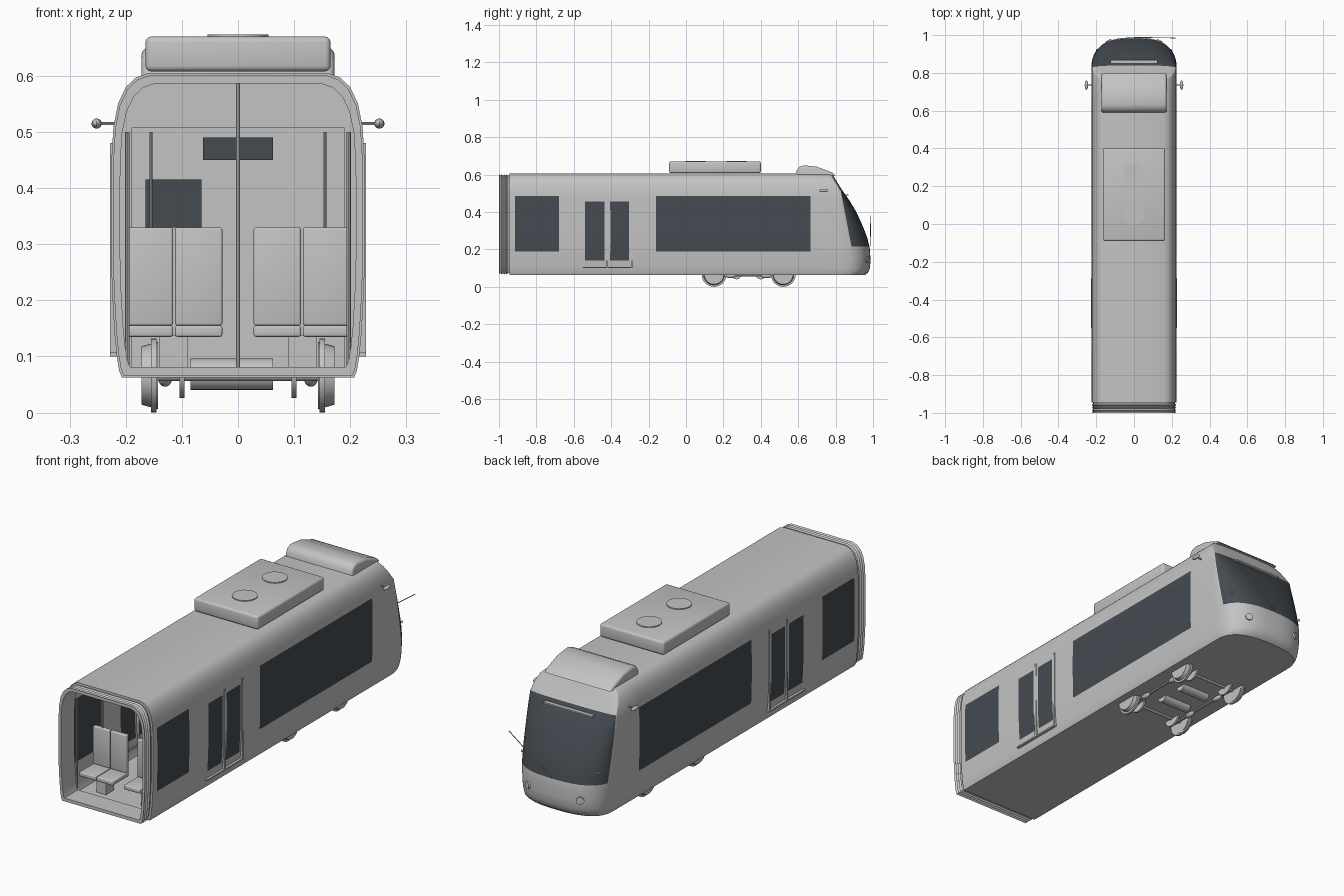
import bpy, bmesh, math
from mathutils import Vector

if "Cube" in bpy.data.objects:
    bpy.data.objects.remove(bpy.data.objects["Cube"])


def material(name, colour):
    m = bpy.data.materials.new(name)
    m.use_nodes = True
    m.diffuse_color = (*colour, 1)
    m.node_tree.nodes["Principled BSDF"].inputs["Base Color"].default_value = (*colour, 1)
    return m


GREY = material("light_grey", (0.55, 0.55, 0.55))
GLASS = material("dark_glass", (0.058, 0.07, 0.083))


def finish(name, bm, mats=(GREY,), angle=35):
    bmesh.ops.recalc_face_normals(bm, faces=bm.faces)
    me = bpy.data.meshes.new(name)
    bm.to_mesh(me)
    bm.free()
    for m in mats:
        me.materials.append(m)
    me.shade_smooth()
    me.set_sharp_from_angle(angle=math.radians(angle))
    ob = bpy.data.objects.new(name, me)
    bpy.context.collection.objects.link(ob)
    return ob


def box(name, lo, hi, mat=GREY, bevel=0.0):
    bm = bmesh.new()
    bmesh.ops.create_cube(bm, size=1)
    for v in bm.verts:
        v.co = [lo[i] if v.co[i] < 0 else hi[i] for i in range(3)]
    if bevel:
        bmesh.ops.bevel(bm, geom=bm.edges[:], offset=bevel, segments=3,
                        profile=0.5, affect='EDGES')
    return finish(name, bm, (mat,))


def rod(name, p, q, r, sides=16, r2=None):
    p, q = Vector(p), Vector(q)
    bm = bmesh.new()
    bmesh.ops.create_cone(bm, cap_ends=True, segments=sides, radius1=r,
                          radius2=r if r2 is None else r2, depth=(q - p).length)
    ob = finish(name, bm)
    ob.location = (p + q) / 2
    ob.rotation_mode = 'QUATERNION'
    ob.rotation_quaternion = (q - p).to_track_quat('Z', 'Y')
    return ob


def ball(name, centre, radii):
    bm = bmesh.new()
    bmesh.ops.create_uvsphere(bm, u_segments=16, v_segments=10, radius=1)
    for v in bm.verts:
        v.co = [centre[i] + v.co[i] * radii[i] for i in range(3)]
    return finish(name, bm)


# Body levels: height, half width, how far the nose reaches
LEVELS = [(.062, .207, .955), (.075, .212, .973), (.1, .216, .983), (.14, .22, .987),
          (.21, .224, .982), (.255, .2255, .971), (.3, .226, .955), (.355, .226, .932),
          (.41, .226, .905), (.46, .225, .875), (.51, .222, .84), (.55, .214, .814),
          (.58, .2, .796), (.597, .182, .786), (.605, .16, .778)]
END = -.945

# Body shell: U-shaped plans stacked upwards, closed with floor and roof
bm = bmesh.new()
rings = []
for z, w, n in LEVELS:
    depth = max(.015, n - .825)
    ring = [bm.verts.new((-w, END, z))]
    for i in range(33):
        a = math.pi * (1 - i / 32)
        c, s = math.cos(a), max(0, math.sin(a))
        x = math.copysign(abs(c) ** (2 / 2.6), c) * w
        ring.append(bm.verts.new((x, n - depth + depth * s ** (2 / 2.6), z)))
    ring.append(bm.verts.new((w, END, z)))
    rings.append(ring)
for a, b in zip(rings, rings[1:]):
    for i in range(len(a) - 1):
        bm.faces.new((a[i], a[i + 1], b[i + 1], b[i]))
bm.faces.new(rings[0])
bm.faces.new(rings[-1])

# Windows, door panes and windscreen as cut faces
WINDOWS = [(-.915, -.68, .19, .485), (-.16, .665, .19, .485),
           (-.54, -.435, .14, .455), (-.405, -.305, .14, .455)]


def cut(co, no):
    bmesh.ops.bisect_plane(bm, geom=bm.verts[:] + bm.edges[:] + bm.faces[:],
                           dist=1e-5, plane_co=co, plane_no=no)


for y0, y1, z0, z1 in WINDOWS[:]:
    for y in (y0, y1):
        cut((0, y, 0), (0, 1, 0))
for z in (.14, .19, .215, .455, .485, .51):
    cut((0, 0, z), (0, 0, 1))
screen_co, screen_no = Vector((0, .828, .51)), Vector((0, .295, .057))
cut(screen_co, screen_no)
for f in bm.faces:
    c = f.calc_center_median()
    side = any(y0 < c.y < y1 and z0 < c.z < z1 for y0, y1, z0, z1 in WINDOWS)
    screen = .215 < c.z < .51 and (c - screen_co).dot(screen_no) > 0 and c.y > .8
    f.material_index = int(side or screen)
finish("body_shell", bm, (GREY, GLASS))


# Gangway bellows and partition share the body's cross-section
def section(bm, y, s):
    half = [(w * s, .335 + (z - .335) * s) for z, w, n in LEVELS]
    pts = half + [(-x, z) for x, z in reversed(half)]
    return [bm.verts.new((x, y, z)) for x, z in pts]


bm = bmesh.new()
steps = [(END, 1), (END, .96)]
steps += [(END - .055 * (i + 1) / 8, .985 if i % 2 else .96) for i in range(8)]
steps += [(-1, .93), (-.9, .93)]
loops = [section(bm, y, s) for y, s in steps]
for a, b in zip(loops, loops[1:]):
    for i in range(len(a)):
        j = (i + 1) % len(a)
        bm.faces.new((a[i], a[j], b[j], b[i]))
finish("gangway_bellows", bm, angle=25)

bm = bmesh.new()
bm.faces.new(section(bm, .7, .985))
finish("cab_partition", bm)
box("cab_door", (-.19, .692, .07), (.19, .698, .508))
box("cab_window", (-.165, .684, .33), (-.065, .69, .415), GLASS)
box("cab_display", (-.062, .684, .45), (.062, .69, .49), GLASS)

# Roof equipment
box("roof_unit", (-.165, -.09, .608), (.165, .4, .67), bevel=.01)
for y in (.05, .27):
    rod("roof_fan", (0, y, .668), (0, y, .674), .054, 32)

bm = bmesh.new()
profile = [(.588, .595), (.592, .622), (.605, .641), (.63, .65), (.7, .642),
           (.78, .612), (.8, .595)]
caps = [[bm.verts.new((x, y, z)) for y, z in profile] for x in (-.172, .172)]
for i in range(len(profile)):
    j = (i + 1) % len(profile)
    bm.faces.new((caps[0][i], caps[0][j], caps[1][j], caps[1][i]))
ends = [bm.faces.new(c) for c in caps]
edges = {e for f in ends for e in f.edges if max(v.co.z for v in e.verts) > .6}
bmesh.ops.bevel(bm, geom=list(edges), offset=.012, segments=3, profile=.5,
                affect='EDGES', clamp_overlap=True)
finish("roof_hump", bm, angle=50)

# Nose details
box("windscreen_strip", (-.125, .85, .488), (.125, .868, .495))
rod("wiper", (0, .988, .22), (.22, .985, .38), .002, 8)

for s in (-1, 1):
    # Mirrors, lamps and side markers
    rod("mirror_arm", (s * .215, .735, .515), (s * .25, .735, .515), .003, 8)
    ball("mirror", (s * .252, .735, .515), (.009, .025, .009))
    rod("headlight", (s * .128, .955, .145), (s * .137, .973, .145), .017, 24)
    ball("side_marker", (s * .196, .922, .27), (.005, .005, .005))

    # Door trim
    x0, x1 = sorted((s * .212, s * .228))
    box("door_sill", (x0, -.55, .1), (x1, -.288, .107))
    for y in (-.42, -.29):
        box("door_bar", (x0, y - .004, .1), (x1, y + .004, .48))

    # Running gear
    for y in (.15, .52):
        rod("wheel", (s * .143, y, .066), (s * .172, y, .066), .06, 32, .052)
        rod("wheel_flange", (s * .145, y, .066), (s * .155, y, .066), .066, 32)
        rod("brake_disc", (s * .095, y, .073), (s * .104, y, .073), .047, 24)
    for y in (.24, .43):
        ball("damper", (s * .13, y, .06), (.012, .03, .014))
    rod("bogie_beam", (s * .13, .15, .06), (s * .13, .52, .06), .006, 8)

    # Passenger seats and handrails
    for y in (-.78, -.2, .05, .3, .55):
        for x in (.07, .158):
            a, b = sorted((s * (x - .042), s * (x + .042)))
            box("seat_back", (a, y, .155), (b, y + .02, .33), bevel=.004)
            box("seat_cushion", (a, y - .1, .135), (b, y + .02, .155), bevel=.004)
        a, b = sorted((s * .09, s * .14))
        box("seat_base", (a, y - .06, .062), (b, y, .137))
        rod("seat_pole", (s * .155, y + .01, .285), (s * .155, y + .01, .5), .003, 8)
    rod("end_post", (s * .197, -.9, .065), (s * .197, -.9, .5), .004, 8)

for y in (.15, .52):
    rod("axle", (-.15, y, .066), (.15, y, .066), .01, 12)
for y in (.27, .4):
    rod("motor", (-.085, y, .068), (.062, y, .068), .028, 20)
for y in (-.42, .0):
    rod("centre_pole", (0, y, .062), (0, y, .605), .004, 10)
